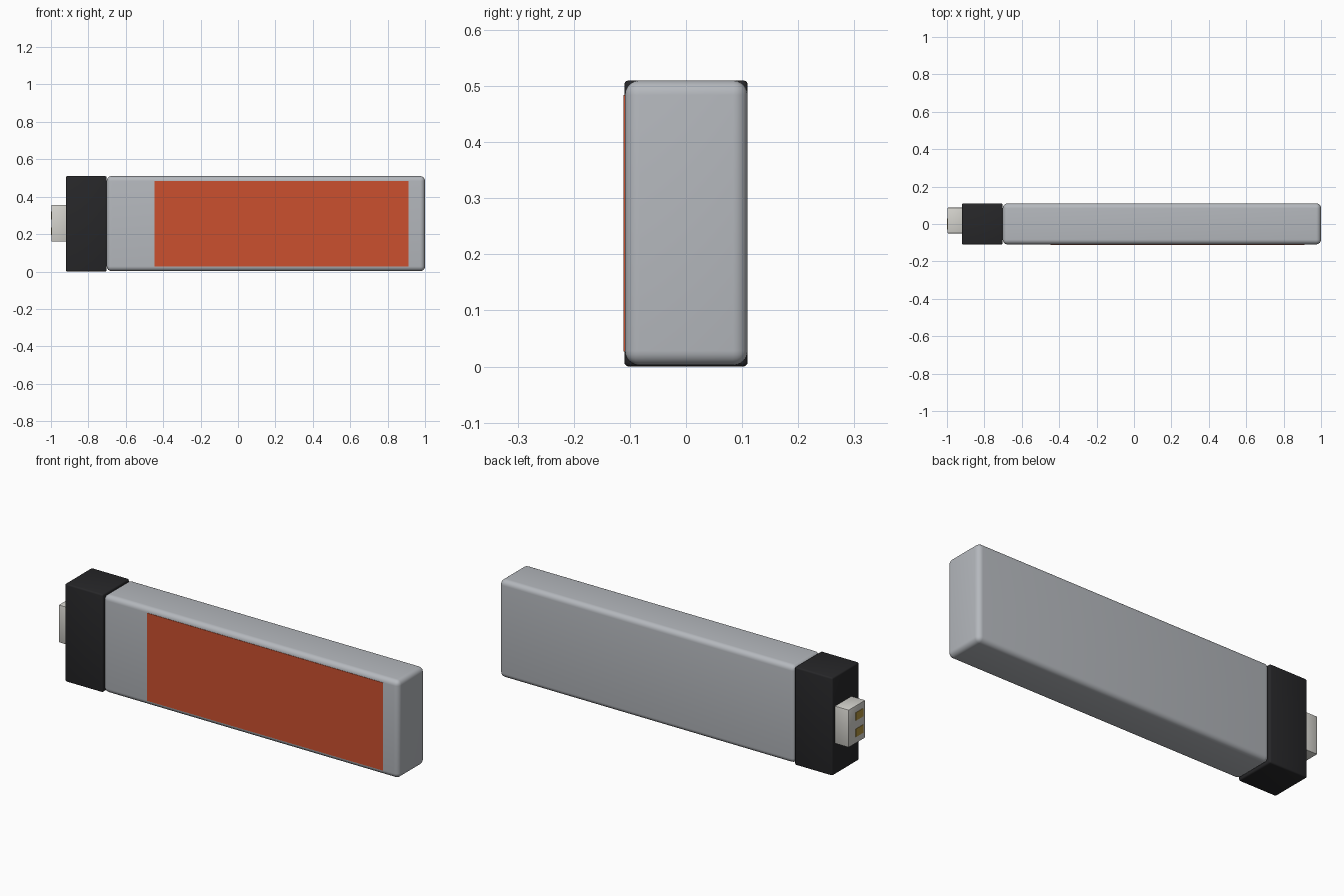
import bpy, math

if "Cube" in bpy.data.objects:
    bpy.data.objects.remove(bpy.data.objects["Cube"])


def material(name, rgb):
    m = bpy.data.materials.new(name)
    m.diffuse_color = (*rgb, 1)
    m.use_nodes = True
    m.node_tree.nodes["Principled BSDF"].inputs["Base Color"].default_value = m.diffuse_color
    return m


def box(name, x, y, z, mat, bevel=0.0, segments=4):
    """Rounded box given its (min, max) range on each axis."""
    bpy.ops.mesh.primitive_cube_add(size=1, location=[(a + b) / 2 for a, b in (x, y, z)])
    ob = bpy.context.object
    ob.name = name
    ob.scale = [b - a for a, b in (x, y, z)]
    bpy.ops.object.transform_apply(location=False, rotation=False, scale=True)
    ob.data.materials.append(mat)
    if bevel:
        mod = ob.modifiers.new("bevel", 'BEVEL')
        mod.width = bevel
        mod.segments = segments
        bpy.ops.object.modifier_apply(modifier=mod.name)
        bpy.ops.object.shade_smooth_by_angle(angle=math.radians(35))
    return ob


silver = material("silver", (0.46, 0.48, 0.51))
black = material("black", (0.02, 0.02, 0.022))
orange = material("orange", (0.6, 0.08, 0.028))
plastic = material("pale_plastic", (0.66, 0.65, 0.61))
gold = material("gold", (0.45, 0.3, 0.05))

# Main casing with soft rounded edges
box("body", (-0.702, 1.0), (-0.109, 0.11), (0.002, 0.51), silver, 0.026, 6)

# Dark end collar
box("collar", (-0.92, -0.702), (-0.11, 0.11), (0.0, 0.51), black, 0.008, 3)

# Plug, sitting a little towards the back
box("plug", (-0.998, -0.915), (-0.05, 0.087), (0.16, 0.356), plastic, 0.004, 2)

# Two contacts on the plug's end face
for i, z in enumerate((0.215, 0.3)):
    box(f"contact_{i + 1}", (-1.0, -0.99), (-0.03, 0.03), (z - 0.021, z + 0.021), gold)

# Coloured label panel on the front
box("label", (-0.447, 0.912), (-0.111, -0.105), (0.027, 0.484), orange)
